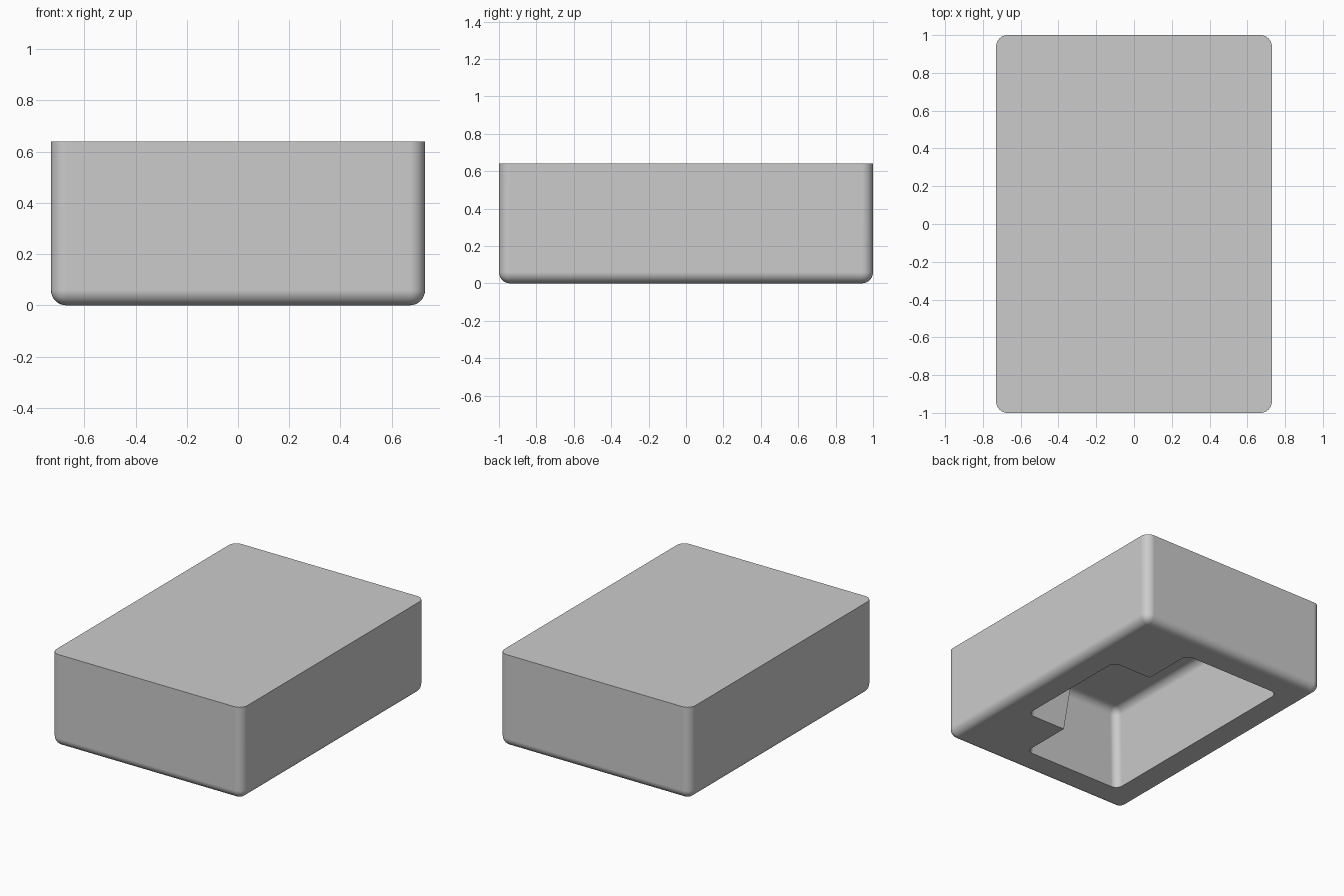
import bpy
import bmesh

HALF_X, HALF_Y, HEIGHT = 0.73, 1.0, 0.64
WALL = 0.2
RADIUS = 0.06
CEILING = 0.54
DRAFT = 0.1  # inward lean of the recess walls per unit of height

cube = bpy.data.objects.get("Cube")
if cube:
    bpy.data.objects.remove(cube, do_unlink=True)

grey = bpy.data.materials.new("plain grey")
grey.use_nodes = True
colour = (0.6, 0.6, 0.6, 1)
grey.diffuse_color = colour
grey.node_tree.nodes["Principled BSDF"].inputs["Base Color"].default_value = colour


def rounded_block(name, x, y, z, open_z, draft=0, radius=RADIUS):
    """Box with rounded edges, except for the sharp rim at height open_z."""
    bm = bmesh.new()
    bmesh.ops.create_cube(bm, size=2)
    for v in bm.verts:
        height = z[0] if v.co.z < 0 else z[1]
        lean = draft * height
        v.co.x = x[0] + lean if v.co.x < 0 else x[1] - lean
        v.co.y = y[0] + lean if v.co.y < 0 else y[1] - lean
        v.co.z = height
    edges = [e for e in bm.edges
             if any(abs(v.co.z - open_z) > 1e-4 for v in e.verts)]
    bmesh.ops.bevel(bm, geom=edges, offset=radius, segments=8,
                    profile=0.5, affect='EDGES', clamp_overlap=True)
    bmesh.ops.recalc_face_normals(bm, faces=bm.faces)
    mesh = bpy.data.meshes.new(name)
    bm.to_mesh(mesh)
    bm.free()
    mesh.materials.append(grey)
    obj = bpy.data.objects.new(name, mesh)
    bpy.context.collection.objects.link(obj)
    return obj


# Solid body, sharp at the top and rounded below
body = rounded_block("block_body", (-HALF_X, HALF_X), (-HALF_Y, HALF_Y),
                     (0, HEIGHT), HEIGHT)

# Recess in the underside: long chamber plus a shorter side bay
inner_x, inner_y = HALF_X - WALL, HALF_Y - WALL
below = -0.1
cutters = [
    rounded_block("recess_chamber", (-inner_x, 0.228), (-inner_y, inner_y),
                  (below, CEILING), below, DRAFT, 0.05),
    rounded_block("recess_side_bay", (-0.25, inner_x), (-0.43, 0.43),
                  (below, CEILING), below, DRAFT, 0.05),
]

bpy.ops.object.select_all(action='DESELECT')
bpy.context.view_layer.objects.active = body
body.select_set(True)
for cutter in cutters:
    cut = body.modifiers.new(cutter.name, 'BOOLEAN')
    cut.operation = 'DIFFERENCE'
    cut.solver = 'EXACT'
    cut.object = cutter
    bpy.ops.object.modifier_apply(modifier=cut.name)
    bpy.data.objects.remove(cutter, do_unlink=True)

# Smooth fillets, flat walls
bpy.ops.object.shade_smooth_by_angle()
weighted = body.modifiers.new("flat walls", 'WEIGHTED_NORMAL')
weighted.keep_sharp = True
